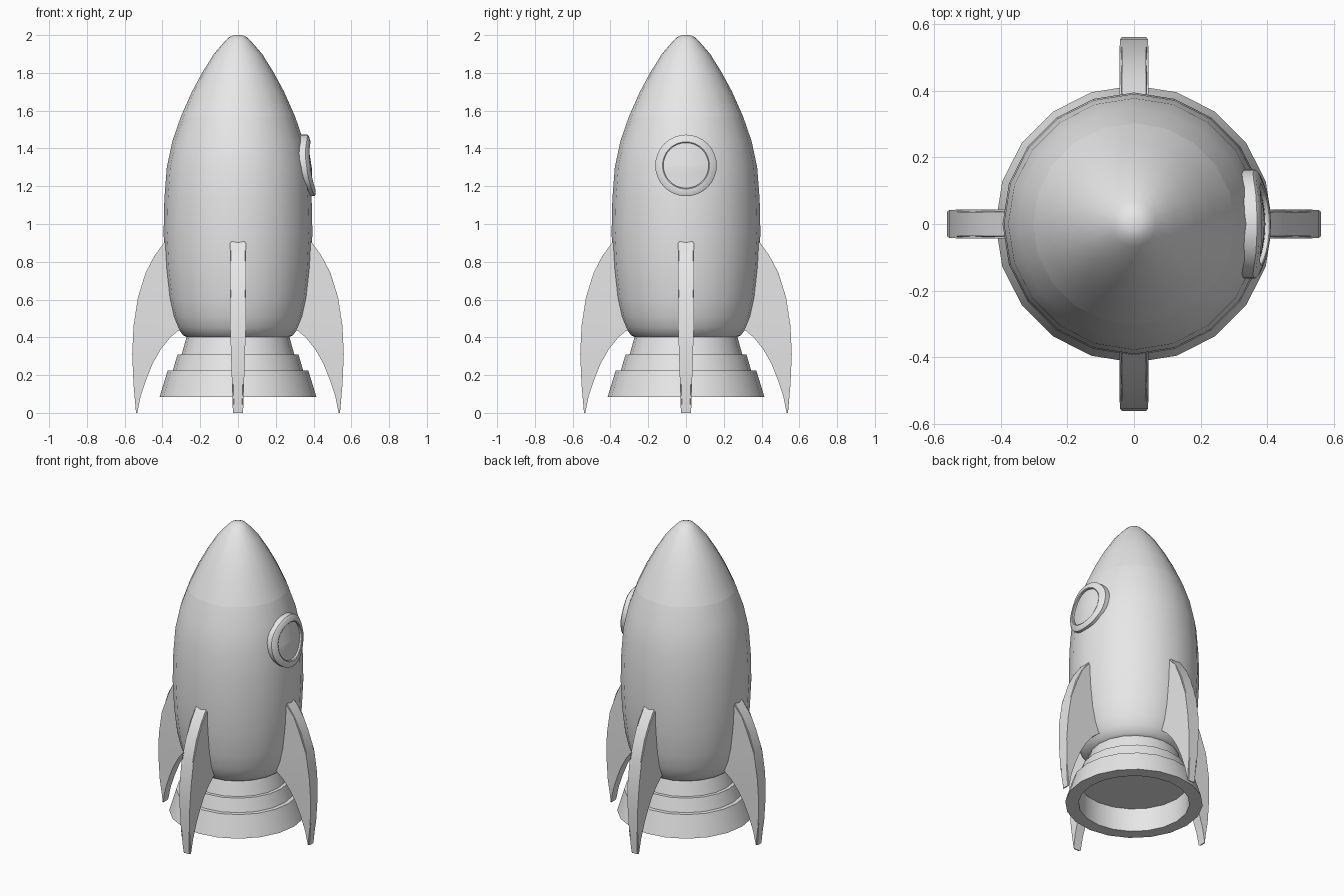
import bpy, bmesh, math
from mathutils import Matrix

cube = bpy.data.objects.get("Cube")
if cube:
    bpy.data.objects.remove(cube, do_unlink=True)

grey = bpy.data.materials.new("light_grey")
grey.use_nodes = True
grey.diffuse_color = (0.8, 0.8, 0.8, 1)
grey.node_tree.nodes["Principled BSDF"].inputs["Base Color"].default_value = (0.8, 0.8, 0.8, 1)

SIDES = 20


def finish(name, bm, angle=35):
    bmesh.ops.recalc_face_normals(bm, faces=bm.faces)
    mesh = bpy.data.meshes.new(name)
    bm.to_mesh(mesh)
    bm.free()
    mesh.materials.append(grey)
    obj = bpy.data.objects.new(name, mesh)
    bpy.context.collection.objects.link(obj)
    bpy.ops.object.select_all(action='DESELECT')
    obj.select_set(True)
    bpy.context.view_layer.objects.active = obj
    bpy.ops.object.shade_smooth_by_angle(angle=math.radians(angle))
    return obj


def bridge(bm, a, b):
    n = len(a)
    for i in range(n):
        bm.faces.new((a[i], a[(i + 1) % n], b[(i + 1) % n], b[i]))


def lathe(name, profile, cap_start=True, cap_end=True, angle=35):
    bm = bmesh.new()
    rings = [[bm.verts.new((r * math.cos(math.tau * i / SIDES),
                            r * math.sin(math.tau * i / SIDES), z))
              for i in range(SIDES)] for r, z in profile]
    for a, b in zip(rings, rings[1:]):
        bridge(bm, a, b)
    if cap_start:
        bm.faces.new(rings[0])
    if cap_end:
        bm.faces.new(rings[-1])
    return finish(name, bm, angle)


# Hull and nose cone
hull = [(0.26, 0.395), (0.29, 0.41), (0.32, 0.45), (0.345, 0.51), (0.367, 0.61),
        (0.385, 0.77), (0.394, 0.95), (0.39, 1.13), (0.377, 1.3), (0.347, 1.44), (0.302, 1.57)]
lathe("hull", hull, angle=50)
lathe("nose_cone", [(0.302, 1.57), (0.244, 1.7), (0.19, 1.8), (0.128, 1.9),
                    (0.067, 1.97), (0.045, 1.99), (0.02, 2.0)], angle=50)

# Stepped engine skirt with a hollow underside
lathe("engine_nozzle", [(0.27, 0.41), (0.298, 0.31), (0.32, 0.31), (0.345, 0.225),
                        (0.372, 0.225), (0.415, 0.085), (0.335, 0.085), (0.335, 0.24)])


def hull_radius(z):
    for (r0, z0), (r1, z1) in zip(hull, hull[1:]):
        if z0 <= z <= z1:
            return r0 + (r1 - r0) * (z - z0) / (z1 - z0)
    return hull[-1][0]


# Porthole frame and glass wrapped onto the hull
def wrapped_disc(name, steps, cap=False):
    bm = bmesh.new()
    rings = []
    for radius, lift in steps:
        ring = []
        for i in range(32):
            t = math.tau * i / 32
            y, z = radius * math.cos(t), 1.31 + radius * math.sin(t)
            x = math.sqrt(hull_radius(z) ** 2 - y * y) + lift + 0.05 * (z - 1.31)
            ring.append(bm.verts.new((x, y, z)))
        rings.append(ring)
    for a, b in zip(rings, rings[1:]):
        bridge(bm, a, b)
    if cap:
        bm.faces.new(rings[-1])
    return finish(name, bm)


wrapped_disc("porthole_frame", [(0.163, -0.02), (0.163, 0.025), (0.155, 0.03),
                                (0.125, 0.03), (0.12, 0.026), (0.12, 0.0)])
wrapped_disc("porthole_glass", [(0.122, 0.014), (0.08, 0.014), (0.04, 0.014), (0.01, 0.014)], True)

# Four swept fins, each thinner towards its tip
outer = [(0.385, 0.91), (0.44, 0.835), (0.49, 0.74), (0.53, 0.61), (0.553, 0.46),
         (0.56, 0.31), (0.553, 0.15), (0.54, 0.0)]
inner = [(0.25, 0.88), (0.25, 0.47), (0.31, 0.44), (0.36, 0.398), (0.41, 0.335),
         (0.45, 0.265), (0.485, 0.18), (0.515, 0.09), (0.533, 0.0)]


def half_width(z):
    return 0.027 + 0.016 * min(1, z / 0.5)


def fin(name, turn):
    bm = bmesh.new()
    outline = outer + inner[::-1]
    left, right = [[bm.verts.new((x, s * half_width(z), z)) for x, z in outline] for s in (1, -1)]
    bm.faces.new(left)
    bm.faces.new(right)
    bridge(bm, left, right)
    # soften the leading edge
    lead = [e for e in bm.edges
            if all(v in left[:8] for v in e.verts) or all(v in right[:8] for v in e.verts)]
    bmesh.ops.bevel(bm, geom=lead, offset=0.007, segments=2, affect='EDGES', clamp_overlap=True)
    bmesh.ops.triangulate(bm, faces=[f for f in bm.faces if len(f.verts) > 4])
    bm.transform(Matrix.Rotation(turn, 4, 'Z'))
    return finish(name, bm)


for i, side in enumerate(("left", "back", "right", "front")):
    fin(side + "_fin", i * math.pi / 2)
